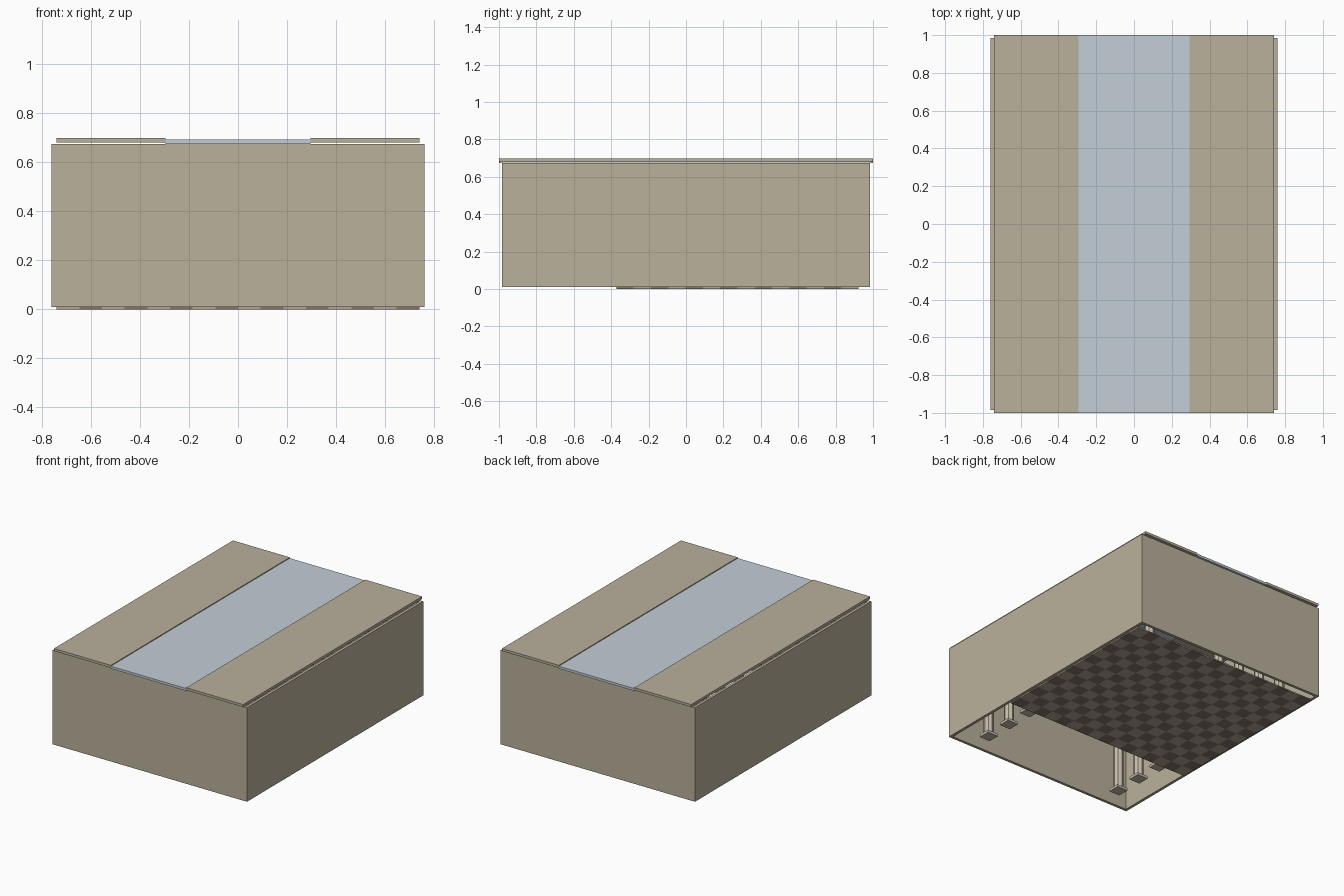
import bpy
import bmesh
from mathutils import Matrix

if "Cube" in bpy.data.objects:
    bpy.data.objects.remove(bpy.data.objects["Cube"], do_unlink=True)


def material(name, rgb):
    mat = bpy.data.materials.new(name)
    mat.use_nodes = True
    color = (*rgb, 1)
    mat.diffuse_color = color
    mat.node_tree.nodes["Principled BSDF"].inputs["Base Color"].default_value = color
    return mat


STONE = material("beige stone", (0.49, 0.44, 0.33))
COLUMN = material("pale column stone", (0.58, 0.52, 0.41))
GLASS = material("pale blue glass", (0.55, 0.62, 0.68))
TILE_LIGHT = material("light floor tile", (0.44, 0.37, 0.29))
TILE_DARK = material("dark floor tile", (0.23, 0.18, 0.14))


def finish(name, bm, *mats):
    mesh = bpy.data.meshes.new(name)
    bm.to_mesh(mesh)
    bm.free()
    obj = bpy.data.objects.new(name, mesh)
    bpy.context.collection.objects.link(obj)
    for mat in mats:
        mesh.materials.append(mat)
    return obj


def add_box(bm, low, high):
    size = [h - l for l, h in zip(low, high)]
    mid = [(h + l) / 2 for l, h in zip(low, high)]
    bmesh.ops.create_cube(bm, size=1, matrix=Matrix.Translation(mid) @ Matrix.Diagonal((*size, 1)))


def box(name, low, high, mat):
    bm = bmesh.new()
    add_box(bm, low, high)
    return finish(name, bm, mat)


# Overall sizes
WX, WY, THICK = 0.76, 0.985, 0.02
BASE, TOP = 0.01, 0.675
ROOF_X, SKY_X = 0.74, 0.295

# Outer walls and roof panels
for side, s in (("left", 1), ("right", -1)):
    x0, x1 = sorted((s * (WX - THICK), s * WX))
    box(side + "_wall", (x0, -WY, BASE), (x1, WY, TOP), STONE)
    x0, x1 = sorted((s * SKY_X, s * ROOF_X))
    box(side + "_roof_panel", (x0, -1, 0.68), (x1, 1, 0.698), STONE)
for side, s in (("front", -1), ("back", 1)):
    y0, y1 = sorted((s * (WY - THICK), s * WY))
    box(side + "_wall", (THICK - WX, y0, BASE), (WX - THICK, y1, TOP), STONE)

# Long skylight down the middle of the roof
box("skylight", (-SKY_X, -1, TOP), (SKY_X, 1, 0.692), GLASS)

# Checkered floor slab
NX, NY, TILE, FRONT = 16, 14, 0.0925, -0.372
bm = bmesh.new()
grid = [[bm.verts.new((i * TILE - ROOF_X, FRONT + j * TILE, 0)) for j in range(NY + 1)]
        for i in range(NX + 1)]
for i in range(NX):
    for j in range(NY):
        face = bm.faces.new((grid[i][j], grid[i + 1][j], grid[i + 1][j + 1], grid[i][j + 1]))
        face.material_index = (i + j) % 2
floor = finish("checkered_floor", bm, TILE_LIGHT, TILE_DARK)
slab = floor.modifiers.new("slab", "SOLIDIFY")
slab.thickness = BASE
slab.offset = 1

# Two rows of columns with square feet and caps
FOOT, PLATE, LOW, COL_X, STEP = 0.042, 0.018, 0.015, 0.555, 0.205
for side, s in (("left", 1), ("right", -1)):
    bm = bmesh.new()
    for k in range(-4, 5):
        x, y = s * COL_X, k * STEP
        for z in (LOW, TOP - PLATE):
            add_box(bm, (x - FOOT, y - FOOT, z), (x + FOOT, y + FOOT, z + PLATE))
        height = TOP - LOW - 2 * PLATE
        bmesh.ops.create_cone(bm, cap_ends=True, segments=8, radius1=0.034, radius2=0.034,
                              depth=height, matrix=Matrix.Translation((x, y, (TOP + LOW) / 2)))
    finish(side + "_columns", bm, COLUMN)
